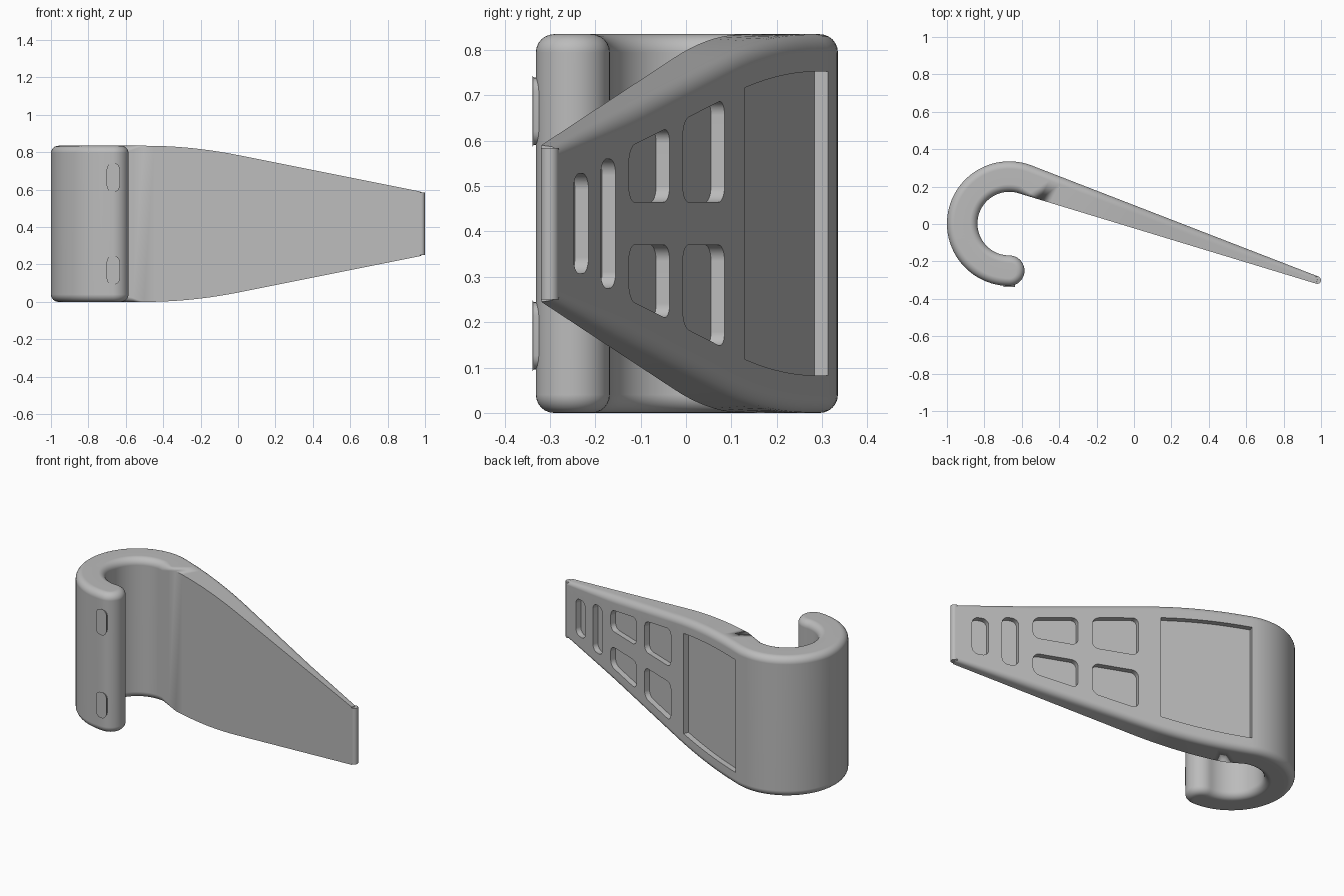
import bpy, bmesh
from math import sin, cos, pi, radians
from mathutils import Vector

if "Cube" in bpy.data.objects:
    bpy.data.objects.remove(bpy.data.objects["Cube"])

grey = bpy.data.materials.new("plain grey")
grey.use_nodes = True
colour = (0.5, 0.5, 0.5, 1)
grey.diffuse_color = colour
grey.node_tree.nodes["Principled BSDF"].inputs["Base Color"].default_value = colour

MID = 0.4175                       # half of the height
HUB = Vector((-0.667, 0.002))      # centre of the hook
R_OUT, R_IN = 0.333, 0.17
R_CAP = (R_OUT - R_IN) / 2
FILLET = 0.04


def make_object(name, bm):
    bmesh.ops.remove_doubles(bm, verts=bm.verts, dist=0.0002)
    bmesh.ops.recalc_face_normals(bm, faces=bm.faces)
    mesh = bpy.data.meshes.new(name)
    bm.to_mesh(mesh)
    bm.free()
    mesh.materials.append(grey)
    obj = bpy.data.objects.new(name, mesh)
    bpy.context.collection.objects.link(obj)
    return obj


def smooth(obj):
    bpy.ops.object.select_all(action='DESELECT')
    obj.select_set(True)
    bpy.context.view_layer.objects.active = obj
    bpy.ops.object.shade_smooth_by_angle(angle=radians(32))


def polar(centre, r, a):
    return centre + Vector((cos(a), sin(a))) * r


def half_height(x):
    """Full over the hook, curving into a straight taper along the arm."""
    if x < -0.5:
        return MID
    if x < 0:
        return MID - 0.2 * (x + 0.5) ** 2
    return MID - 0.05 - 0.2 * x


def prism(bm, pts, origin, u, n, d0, d1, r):
    """Prism on the plane (u, z) along n, with its corners rounded."""
    lo, hi = [[bm.verts.new((*(origin + u * a + n * d), z)) for a, z in pts] for d in (d0, d1)]
    faces = [bm.faces.new(lo), bm.faces.new(hi)]
    k = len(pts)
    for i in range(k):
        j = (i + 1) % k
        faces.append(bm.faces.new((lo[i], lo[j], hi[j], hi[i])))
    edges = [bm.edges.get((a, b)) for a, b in zip(lo, hi)]
    bmesh.ops.bevel(bm, geom=edges, offset=r, segments=6, profile=0.5, affect='EDGES')


# Outline as paired outer and inner points: (position, normal, fillet)
A_OUT, A_IN = radians(68.9), radians(73.2)
start_out, start_in = polar(HUB, R_OUT, A_OUT), polar(HUB, R_IN, A_IN)
tip_out, tip_in = Vector((0.986, -0.281)), Vector((0.974, -0.319))
n_out = polar(Vector((0, 0)), 1, A_OUT)
n_in = -polar(Vector((0, 0)), 1, A_IN)
outer, inner = [], []
ARM, ARC, CAP = 28, 48, 10
for i in range(ARM):
    t = i / ARM
    po, pi_ = tip_out.lerp(start_out, t), tip_in.lerp(start_in, t)
    thick = (po - pi_).length
    fade = max(0, min(1, (-0.54 - pi_.x) / 0.04))
    outer.append((po, n_out, min(FILLET, 0.55 * thick)))
    inner.append((pi_, n_in, FILLET * fade))
for i in range(ARC):
    t = i / ARC
    ao = A_OUT + (1.5 * pi - A_OUT) * t
    ai = A_IN + (1.5 * pi - A_IN) * t
    outer.append((polar(HUB, R_OUT, ao), polar(Vector((0, 0)), 1, ao), FILLET))
    inner.append((polar(HUB, R_IN, ai), -polar(Vector((0, 0)), 1, ai), FILLET))
cap_centre = HUB - Vector((0, R_IN + R_CAP))
for i in range(CAP + 1):
    a = pi / 2 * (1 - i / CAP)
    for side, sign in ((outer, -1), (inner, 1)):
        side.append((polar(cap_centre, R_CAP, sign * a), polar(Vector((0, 0)), 1, sign * a), FILLET))
outline = outer + inner[::-1]

# Hook and tapering arm: stacked outlines that shrink into the rounded rims
bm = bmesh.new()
STEPS = 6
levels = [(-1, STEPS - k) for k in range(STEPS + 1)] + [(1, k) for k in range(STEPS + 1)]
rings = []
for sign, k in levels:
    a = pi / 2 * k / STEPS
    ring = []
    for p, n, r in outline:
        q = p - n * r * (1 - cos(a))
        z = MID + sign * (half_height(p.x) - r * (1 - sin(a)))
        ring.append(bm.verts.new((q.x, q.y, z)))
    rings.append(ring)
count = len(outline)
for low, high in zip(rings, rings[1:]):
    for i in range(count):
        j = (i + 1) % count
        bm.faces.new((low[i], low[j], high[j], high[i]))
for ring in (rings[0], rings[-1]):
    for i in range(count // 2 - 1):
        bm.faces.new((ring[i], ring[i + 1], ring[count - 2 - i], ring[count - 1 - i]))
body = make_object("hook_and_arm", bm)

# Pockets in the back of the arm, placed by distance along it
along = (tip_out - start_out).normalized()


def pocket(y_far, y_near, lo_far, lo_near, hi_far, hi_near, r):
    s0, s1 = [(start_out.y - y) / -along.y for y in (y_far, y_near)]
    pts = [(s0, lo_far), (s1, lo_near), (s1, hi_near), (s0, hi_far)]
    prism(cut, pts, start_out, along, n_out, -0.032, 0.05, r)


cut = bmesh.new()
pocket(-0.215, -0.248, 0.307, 0.307, 0.528, 0.528, 0.036)
pocket(-0.155, -0.188, 0.275, 0.275, 0.56, 0.56, 0.036)
for far, near, h_far, h_near in ((-0.036, -0.126, 0.213, 0.168), (0.085, -0.007, 0.275, 0.228)):
    pocket(far, near, MID + 0.047, MID + 0.047, MID + h_far, MID + h_near, 0.036)
    pocket(far, near, MID - h_far, MID - h_near, MID - 0.047, MID - 0.047, 0.036)

# Large shallow panel whose edges follow the arm
s_end = (start_out.y - 0.13) / -along.y
edge = [(s_end * i / 8, half_height(start_out.x + along.x * s_end * i / 8) - 0.082) for i in range(9)]
panel = [(s, MID + h) for s, h in edge] + [(s, MID - h) for s, h in edge[::-1]]
prism(cut, panel, start_out, along, n_out, -0.032, 0.05, 0.0005)
cutter = make_object("pocket_cutter", cut)
cutter.hide_render = True

bpy.context.view_layer.objects.active = body
mod = body.modifiers.new("pockets", 'BOOLEAN')
mod.operation = 'DIFFERENCE'
mod.solver = 'EXACT'
mod.object = cutter
bpy.ops.object.modifier_apply(modifier=mod.name)
bpy.data.objects.remove(cutter)
smooth(body)
body.modifiers.new("even_shading", 'WEIGHTED_NORMAL').keep_sharp = True

# Rounded bar along the thin end of the arm
bm = bmesh.new()
bmesh.ops.create_cone(bm, cap_ends=True, segments=24, radius1=0.02, radius2=0.02, depth=0.334)
bmesh.ops.translate(bm, verts=bm.verts, vec=(0.98, -0.3, MID))
smooth(make_object("tip_bar", bm))

# Two small grip pads on the front of the hook
for name, z in (("lower_pad", 0.17), ("upper_pad", 2 * MID - 0.17)):
    bm = bmesh.new()
    pts = [(-0.031, z - 0.074), (0.031, z - 0.074), (0.031, z + 0.074), (-0.031, z + 0.074)]
    prism(bm, pts, Vector((HUB.x, -0.338)), Vector((1, 0)), Vector((0, 1)), 0, 0.04, 0.03)
    front = [e for e in bm.edges if all(v.co.y < -0.337 for v in e.verts)]
    bmesh.ops.bevel(bm, geom=front, offset=0.004, segments=3, profile=0.5, affect='EDGES')
    smooth(make_object(name, bm))
